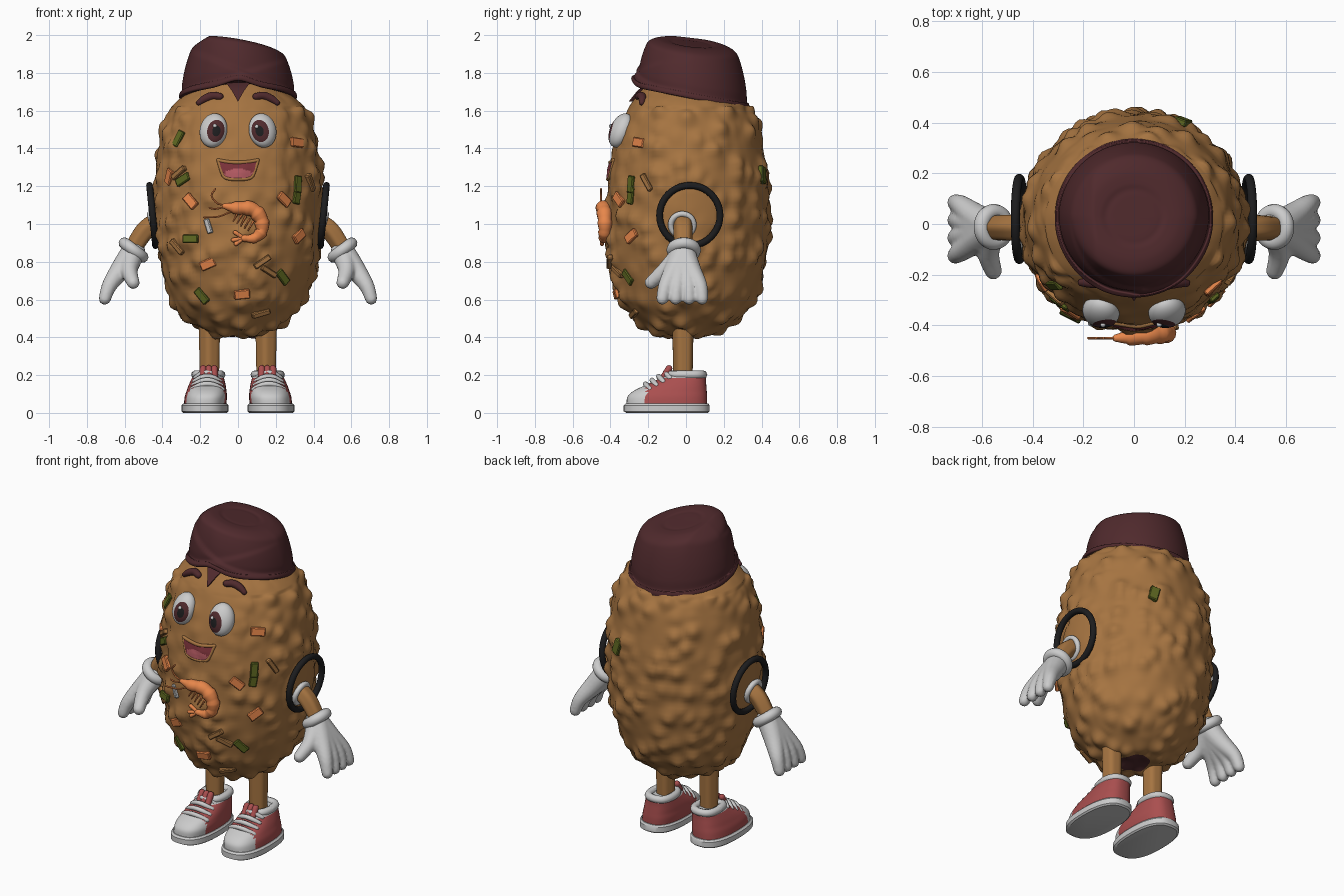
import bpy, bmesh, math
from math import sin, cos, pi
from mathutils import Vector, Matrix, noise
from mathutils.bvhtree import BVHTree

if bpy.data.objects.get("Cube"):
    bpy.data.objects.remove(bpy.data.objects["Cube"])


def material(name, *rgb):
    m = bpy.data.materials.new(name)
    m.use_nodes = True
    m.diffuse_color = (*rgb, 1)
    m.node_tree.nodes["Principled BSDF"].inputs["Base Color"].default_value = (*rgb, 1)
    return m


CRUST = material("golden crust", .38, .175, .053)
MAROON = material("maroon cloth", .08, .023, .026)
WHITE = material("white", .6, .6, .6)
RED = material("faded red", .4, .078, .078)
ORANGE = material("orange", .8, .24, .07)
GREEN = material("green", .11, .135, .015)
BLACK = material("black", .012, .012, .013)
MOUTH = material("mouth pink", .2, .032, .042)
TONGUE = material("tongue pink", .45, .1, .12)


def finish(name, bm, mats, rule=None, angle=50):
    bmesh.ops.recalc_face_normals(bm, faces=bm.faces)
    for f in bm.faces:
        f.material_index = rule(f.calc_center_median()) if rule else f.material_index
    mesh = bpy.data.meshes.new(name)
    bm.to_mesh(mesh)
    bm.free()
    for m in mats:
        mesh.materials.append(m)
    ob = bpy.data.objects.new(name, mesh)
    bpy.context.collection.objects.link(ob)
    bpy.ops.object.select_all(action='DESELECT')
    ob.select_set(True)
    bpy.context.view_layer.objects.active = ob
    bpy.ops.object.shade_smooth_by_angle(angle=math.radians(angle))
    return ob


def loft(name, shells, mats, rule=None, closed=True, angle=50):
    """Skin each shell (a list of rings of points); closed shells get end caps."""
    bm = bmesh.new()
    for rings in shells:
        rows = [[bm.verts.new(p) for p in ring] for ring in rings]
        n = len(rows[0])
        for a, b in zip(rows, rows[1:]):
            for i in range(n if closed else n - 1):
                j = (i + 1) % n
                bm.faces.new((a[i], a[j], b[j], b[i]))
        if closed:
            bm.faces.new(rows[0])
            bm.faces.new(rows[-1])
    return finish(name, bm, mats, rule, angle)


def spline(points, n=6):
    P = [Vector(p) for p in points]
    out = []
    for i in range(len(P) - 1):
        a, b, c, d = P[max(i - 1, 0)], P[i], P[i + 1], P[min(i + 2, len(P) - 1)]
        for t in (k / n for k in range(n)):
            out.append((b * 2 + (c - a) * t + (a * 2 - b * 5 + c * 4 - d) * t**2
                        + (b * 3 - a - c * 3 + d) * t**3) / 2)
    return out + [P[-1]]


def tube(points, n=6, sides=14, flute=0):
    """Rings of a round-ended tube through (x, y, z, radius) points."""
    path = spline(points, n)
    first, last = (path[1] - path[0]).xyz.normalized(), (path[-1] - path[-2]).xyz.normalized()
    caps = [(sin(a), cos(a)) for a in (.5, 1, 1.45)]
    p, q = path[0], path[-1]
    head = [Vector((*(p.xyz - first * p.w * s), p.w * c)) for s, c in reversed(caps)]
    tail = [Vector((*(q.xyz + last * q.w * s), q.w * c)) for s, c in caps]
    path = head + path + tail
    rings, side = [], first.orthogonal().normalized()
    for i, p in enumerate(path):
        t = (path[min(i + 1, len(path) - 1)] - path[max(i - 1, 0)]).xyz.normalized()
        side = (side - t * side.dot(t)).normalized()
        up = t.cross(side)
        angles = [2 * pi * k / sides for k in range(sides)]
        rings.append([p.xyz + (side * cos(a) + up * sin(a)) * p.w * (1 + flute * cos(5 * a))
                      for a in angles])
    return rings


def torus(name, centre, axis, major, minor, mat):
    bpy.ops.mesh.primitive_torus_add(location=centre, major_radius=major, minor_radius=minor,
                                     major_segments=40, minor_segments=12,
                                     rotation=Vector(axis).to_track_quat('Z', 'Y').to_euler())
    ob = bpy.context.object
    ob.name = name
    ob.data.materials.append(mat)
    bpy.ops.object.shade_smooth()


# Body: egg profile of height, half width, front depth, back depth
PROFILE = [(.40, .004, .004, .004), (.41, .14, .15, .15), (.48, .26, .265, .27),
           (.6, .36, .355, .37), (.8, .42, .41, .43), (1, .445, .425, .445),
           (1.2, .45, .415, .445), (1.4, .43, .385, .42), (1.55, .395, .335, .385),
           (1.63, .345, .295, .33), (1.69, .27, .25, .275), (1.76, .18, .18, .21),
           (1.79, .004, .004, .004)]


def crust_point(level, a):
    z, rx, front, back = level
    p = Vector((rx * cos(a), sin(a) * (back if sin(a) > 0 else front), z))
    gap = noise.voronoi(p * 9.5, distance_metric='DISTANCE')[0][0]
    amount = .034
    if p.y < 0 and abs(p.x) < .25 and z > 1.15:
        amount = .012
    if z > 1.62 or abs(p.x) > .34 and Vector((p.y - .02, z - 1.04)).length < .15:
        amount = .006
    out = Vector((p.x, p.y, (z - 1.05) * .45)).normalized()
    return p + out * amount * (math.exp(-(gap / .42)**2) - .38)


rings = [[crust_point(level, 2 * pi * k / 150) for k in range(150)] for level in spline(PROFILE, 9)]
body = loft("body", [rings], [CRUST, MAROON],
            lambda c: int(c.z < .45 and Vector((c.x, c.y)).length < .09), angle=80)
tree = BVHTree.FromPolygons([v.co for v in body.data.vertices],
                            [p.vertices[:] for p in body.data.polygons])


def on_body(x, z, lift=0, back=False):
    d = -1 if back else 1
    hit, normal, _, _ = tree.ray_cast(Vector((x, -2 * d, z)), Vector((0, d, 0)))
    return hit + normal * lift, normal


# Turban: tilted shell with wrapped folds across the front
def hat_point(f, r, a):
    x, y = r * cos(a), r * sin(a) + .025
    front = max(0, -sin(a))**.7
    low = 1.67 - .2 * y + (.035 * math.exp(-(x / .09)**2) if y < 0 else 0)
    high = 1.96 - .16 * x - .12 * y - .5 * max(0, -x - .16)
    z = low + (high - low) * f
    fold = 1 / (1 + math.exp((z - 1.82 + .38 * x) * 250))
    wrap = 1 / (1 + math.exp((z - 1.79 - .3 * x) * 250))
    k = 1 + front * (.05 * fold + .04 * wrap - .08)
    return Vector((x * k, (y - .025) * k + .025, z))


HAT = [(.05, .24), (0, .29), (0, .308), (.05, .312), (.11, .307), (.13, .298), (.3, .295),
       (.55, .282), (.8, .26), (.93, .238), (1, .19), (1.01, .14), (.995, .11), (1, .08), (1, .002)]
loft("turban", [[[hat_point(f, max(r, .002), 2 * pi * k / 96) for k in range(96)]
                 for f, r in spline(HAT, 8)]], [MAROON], angle=60)
tuft = [(-.07, 1.755), (-.03, 1.7), (0, 1.645), (.03, 1.7), (.07, 1.755)]
outline = [on_body(x, z, .004)[0] for x, z in tuft]
loft("turban_tip", [[[p + Vector((0, dy, 0)) for p in outline] for dy in (-.016, .02)]], [MAROON])

# Face: eyes with iris, pupil and glint, brows
for s, side in ((1, "left"), (-1, "right")):
    bm = bmesh.new()
    bmesh.ops.create_uvsphere(bm, u_segments=40, v_segments=40, radius=1)
    for f in bm.faces:
        height = f.calc_center_median().z
        f.material_index = (height > .78) + (height > .955)
    aim = Vector((-.54 * s, -1, -.3)).to_track_quat('Z', 'Y').to_matrix().to_4x4()
    place = (Matrix.Translation((.13 * s, -.345, 1.495)) @ Matrix.Rotation(.3 * s, 4, 'Z')
             @ Matrix.Rotation(-.42, 4, 'X') @ Matrix.Diagonal((.074, .056, .096, 1)))
    bm.transform(place @ aim)
    finish(side + "_eye", bm, [WHITE, MAROON, BLACK])
    glint = bmesh.new()
    bmesh.ops.create_icosphere(glint, subdivisions=2, radius=.011)
    glint.transform(Matrix.Translation(place @ Vector((-.5 * s - .2, -.93, .03)).normalized()))
    finish(side + "_eye_glint", glint, [WHITE])
    brow = [(*on_body(x * s, z, .004)[0], r) for x, z, r in
            ((.095, 1.672, .019), (.135, 1.675, .022), (.175, 1.66, .021), (.205, 1.64, .015))]
    loft(side + "_brow", [tube(brow)], [MAROON])


# Open smile with tongue and lips
def smile(u, v):
    top, bottom = 1.325 + .012 * u * u, 1.337 - .1 * (1 - u**4)**.6
    return .105 * u, top + (bottom - top) * v


steps = [i / 16 for i in range(17)]
loft("mouth", [[[on_body(*smile(2 * u - 1, v), .007)[0] for u in steps] for v in steps]],
     [MOUTH, TONGUE], lambda c: int((c.x / .08)**2 + ((c.z - 1.255) / .038)**2 < 1), closed=False)
for name, v, r in (("upper_lip", 0, .01), ("lower_lip", 1, .009)):
    lip = [(*on_body(*smile(u / 4, v), .001)[0], r) for u in range(-4, 5)]
    loft(name, [tube(lip, 3)], [CRUST])

# Scattered filling pieces: x, height, turn
PIECES = {
    "green_onion": (GREEN, (.045, .022, .01), [(-.315, 1.45, 1.2), (.31, 1.15, 1.4), (-.29, 1.235, .5),
                    (-.25, .92, 0), (-.19, .62, -.9), (.235, .72, -.8), (.315, 1.21, 1.5)]),
    "carrot": (ORANGE, (.042, .025, .012), [(.31, 1.43, -.1), (-.25, 1.12, -.8), (.24, 1.13, -.7),
               (.32, .935, .6), (-.16, .79, .4), (.02, .63, .1), (-.36, 1.25, 1.1)]),
    "crust_strip": (CRUST, (.05, .015, .015), [(.13, .8, .6), (.12, .53, .3), (-.32, .88, -.8),
                    (.38, 1.22, -1), (-.31, 1.27, .6), (.16, .75, -.5)]),
    "pale_strip": (WHITE, (.04, .015, .01), [(-.155, .99, -1.3)])}


def piece(name, mat, size, x, z, turn, back=False):
    at, normal = on_body(x, z, .004, back)
    normal = (normal + Vector((at.x, at.y, 0)).normalized()).normalized()
    basis = normal.to_track_quat('Z', 'Y').to_matrix().to_4x4()
    bm = bmesh.new()
    bmesh.ops.create_cube(bm, size=2)
    bm.transform(Matrix.Diagonal((*size, 1)))
    bmesh.ops.bevel(bm, geom=bm.edges[:], offset=.005, segments=1, affect='EDGES')
    bm.transform(Matrix.Translation(at) @ basis @ Matrix.Rotation(turn, 4, 'Z'))
    finish(name, bm, [mat], angle=30)


for name, (mat, size, spots) in PIECES.items():
    for x, z, turn in spots:
        piece(name, mat, size, x, z, turn)
piece("back_green_onion", GREEN, (.045, .028, .014), .19, 1.26, 1.3, True)

# Shrimp: ridged curl with tail fan, legs and feelers
curl = spline([(-.07, -.45, 1.095, .014), (-.01, -.445, 1.085, .033), (.07, -.435, 1.08, .039),
               (.12, -.43, 1.03, .039), (.125, -.43, .965, .034), (.085, -.435, .925, .026),
               (.03, -.44, .925, .017)], 6)
for i, p in enumerate(curl):
    p.w *= 1.08 - .04 * (i % 5)
shells = [tube(curl, 1)]
for dx, dz in ((-.045, .03), (-.055, -.01), (-.04, -.03)):
    shells.append(tube([(.03, -.44, .925, .01), (.03 + dx, -.445, .925 + dz, .012)], 3, 8))
for i in range(5):
    x, z = .0 + .02 * i, 1.06 - .012 * i
    shells.append(tube([(x, -.445, z, .007), (x - .025, -.45, z - .045, .004)], 3, 6))
for path in ([(-.07, 1.1), (-.11, 1.11), (-.14, 1.15), (-.12, 1.185)],
             [(-.07, 1.09), (-.12, 1.08), (-.15, 1.085)], [(-.03, 1.07), (-.1, 1.04), (-.18, 1.035)]):
    shells.append(tube([(x, -.45, z, .005) for x, z in path], 5, 6))
loft("shrimp", shells, [ORANGE])

# Limbs, gloves, arm rings and shoes
for s, side in ((1, "left"), (-1, "right")):
    torus(side + "_arm_ring", (.452 * s, .02, 1.045), (1, 0, -.1 * s), .16, .018, BLACK)
    torus(side + "_arm_collar", (.45 * s, -.02, .995), (.9 * s, 0, -.25), .06, .016, WHITE)
    loft(side + "_arm", [tube([(.41 * s, -.015, 1.02, .05), (.49 * s, -.015, .965, .05),
                               (.56 * s, -.015, .86, .045)], 6, 30, .05)], [CRUST])
    loft(side + "_leg", [tube([(.15 * s, -.015, .17, .05), (.15 * s, -.015, .48, .056)], 6, 30, .05)],
         [CRUST])
    torus(side + "_glove_cuff", (.553 * s, -.012, .862), (.6 * s, 0, -.8), .06, .031, WHITE)
    fingers = [tube([(.555 * s, -.015, .85, .066), (.62 * s, y * .4 - .01, .76, .056),
                     (.68 * s, y * .85, .675, .041), (.705 * s, y, .605, .033)])
               for y in (-.125, -.055, .015, .085)]
    thumb = tube([(.56 * s, -.03, .83, .06), (.575 * s, -.11, .755, .045), (.555 * s, -.185, .69, .035)])
    glove = loft(side + "_glove", fingers + [thumb], [WHITE])
    remesh = glove.modifiers.new("merge", 'REMESH')
    remesh.mode, remesh.voxel_size, remesh.use_smooth_shade = 'VOXEL', .009, True
    glove.modifiers.new("soften", 'SMOOTH').iterations = 4

    def shoe_ring(z, front, back, w):
        cx, mid, half = .175 - .11 * max(0, z - .04), (back - front) / 2, (back + front) / 2
        curve = [2 * pi * k / 48 for k in range(48)]
        return [((cx + w * math.copysign(abs(cos(a))**.75, cos(a))) * s,
                 mid + half * math.copysign(abs(sin(a))**.85, sin(a)), z) for a in curve]

    sole = [(0, .315, .115, .115), (.008, .33, .125, .124), (.04, .33, .125, .124), (.05, .32, .118, .115)]
    loft(side + "_sole", [[shoe_ring(*level) for level in sole]], [WHITE], angle=35)
    upper = [(.045, .315, .112, .112), (.085, .31, .112, .112), (.115, .28, .11, .106),
             (.14, .23, .108, .1), (.165, .175, .106, .092), (.19, .125, .105, .083), (.205, .095, .1, .076)]
    loft(side + "_shoe", [[shoe_ring(*level) for level in spline(upper, 5)]], [RED, WHITE],
         lambda c: int(c.y < -.21 or c.z > .185))
    collar = [(*p, .023) for p in shoe_ring(.202, .085, .09, .068)[::4]]
    loft(side + "_shoe_collar", [tube(collar + collar[:1], 3, 8)], [WHITE])
    loft(side + "_shoe_tongue", [tube([((.155 + d) * s, -.13, .17, .018),
                                       ((.155 + d) * s, -.09, .235, .018)]) for d in (-.03, 0, .03)], [RED])
    for i in range(4):
        y, z, w = -.215 + .035 * i, .153 + .02 * i, .08 - .006 * i
        lace = [((.163 + w * t) * s, y + .025 * t * t, z - .028 * t * t, .014) for t in (-1, -.5, 0, .5, 1)]
        loft(side + "_lace", [tube(lace, 4, 8)], [WHITE])
